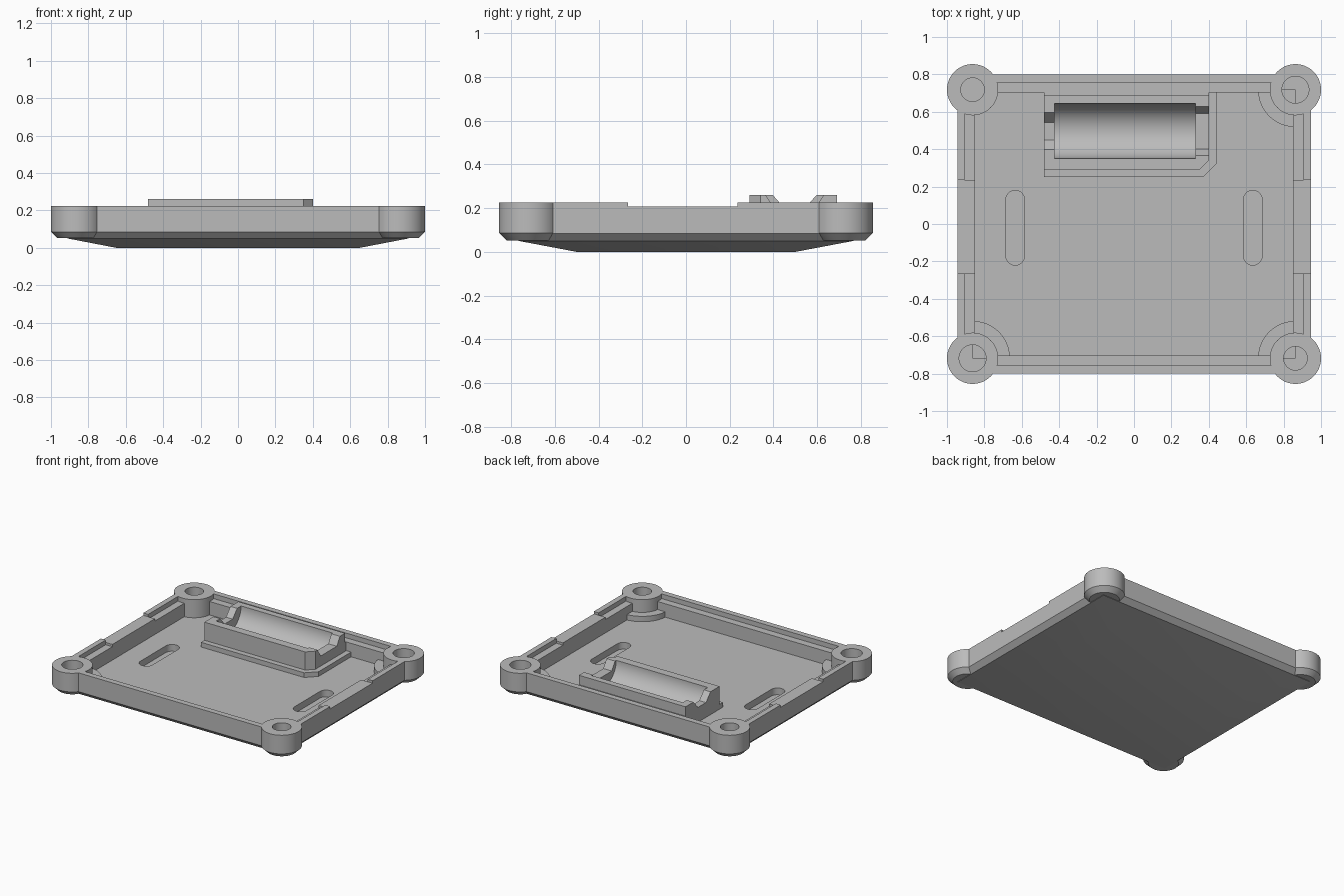
import bpy, bmesh, math

cube = bpy.data.objects.get("Cube")
if cube:
    bpy.data.objects.remove(cube, do_unlink=True)

grey = bpy.data.materials.new("plain grey")
grey.use_nodes = True
grey.diffuse_color = (0.5, 0.5, 0.5, 1)
grey.node_tree.nodes["Principled BSDF"].inputs["Base Color"].default_value = (0.5, 0.5, 0.5, 1)


def loft(name, rings):
    """Closed solid skinned through equal-length rings of points."""
    bm = bmesh.new()
    loops = [[bm.verts.new(p) for p in ring] for ring in rings]
    n = len(loops[0])
    for a, b in zip(loops, loops[1:]):
        for i in range(n):
            j = (i + 1) % n
            bm.faces.new((a[i], a[j], b[j], b[i]))
    bm.faces.new(loops[0][::-1])
    bm.faces.new(loops[-1])
    bmesh.ops.recalc_face_normals(bm, faces=bm.faces)
    mesh = bpy.data.meshes.new(name)
    bm.to_mesh(mesh)
    bm.free()
    mesh.materials.append(grey)
    ob = bpy.data.objects.new(name, mesh)
    bpy.context.collection.objects.link(ob)
    return ob


def rect(hx, hy, z):
    return [(-hx, -hy, z), (hx, -hy, z), (hx, hy, z), (-hx, hy, z)]


def circle(cx, cy, r, z, n=48):
    return [(cx + r * math.cos(math.tau * i / n), cy + r * math.sin(math.tau * i / n), z)
            for i in range(n)]


def prism(name, pts, lo, hi, axis="z"):
    """Extrude a 2D outline: (x, y) along z, or (y, z) along x."""
    if axis == "z":
        return loft(name, [[(a, b, h) for a, b in pts] for h in (lo, hi)])
    return loft(name, [[(h, a, b) for a, b in pts] for h in (lo, hi)])


def box(name, x0, x1, y0, y1, z0, z1):
    return prism(name, [(x0, y0), (x1, y0), (x1, y1), (x0, y1)], z0, z1)


def combine(target, other, operation):
    """Apply a boolean and discard the helper solid."""
    other.hide_render = True
    mod = target.modifiers.new("boolean", "BOOLEAN")
    mod.operation, mod.solver, mod.object = operation, "EXACT", other
    bpy.context.view_layer.objects.active = target
    bpy.ops.object.modifier_apply(modifier=mod.name)
    bpy.data.objects.remove(other, do_unlink=True)


TOP, LEDGE, FLOOR = 0.225, 0.19, 0.09
BX, BY, BR = 0.863, 0.718, 0.137

# Tray shell: sloped underside, walls, stepped rim and floor
tray = loft("tray", [
    rect(0.65, 0.5, 0), rect(0.91, 0.765, 0.05), rect(0.945, 0.8, 0.085),
    rect(0.945, 0.8, TOP), rect(0.905, 0.757, TOP), rect(0.905, 0.757, LEDGE),
    rect(0.85, 0.703, LEDGE), rect(0.85, 0.703, FLOOR)])

# Lowered flat stretch in the middle of each side wall
for s in (-1, 1):
    x0, x1 = sorted((s * 0.85, s * 0.93))
    combine(tray, box("rim_fill", x0, x1, -0.265, 0.235, 0.12, 0.207), "UNION")
    x0, x1 = sorted((s * 0.8, s * 1.0))
    combine(tray, box("rim_cut", x0, x1, -0.265, 0.235, 0.207, 0.3), "DIFFERENCE")

# Corner bosses with chamfered feet and blind screw holes
for sx in (-1, 1):
    for sy in (-1, 1):
        x, y = sx * BX, sy * BY
        boss = loft("boss", [circle(x, y, BR - 0.035, 0.052),
                             circle(x, y, BR, 0.086), circle(x, y, BR, TOP)])
        combine(tray, boss, "UNION")
        r = 0.072 if sx == sy else 0.063
        hole = loft("hole", [circle(x, y, r, 0.1), circle(x, y, r, 0.3)])
        combine(tray, hole, "DIFFERENCE")

# Blind rounded slots in the floor
for s in (-1, 1):
    outline = []
    for cy, start in ((0.13, 0), (-0.17, math.pi)):
        for i in range(13):
            a = start + math.pi * i / 12
            outline.append((s * 0.635 + 0.05 * math.cos(a), cy + 0.05 * math.sin(a)))
    combine(tray, prism("slot", outline, 0.04, 0.15), "DIFFERENCE")

# Low quarter-round steps at the foot of three bosses
steps = []
for name, sx, sy in (("front_right_step", -1, -1), ("front_left_step", 1, -1),
                     ("back_left_step", 1, 1)):
    pts = [(sx * BX, sy * BY)]
    for i in range(13):
        a = math.pi / 2 * i / 12
        pts.append((sx * (BX - 0.2 * math.cos(a)), sy * (BY - 0.2 * math.sin(a))))
    steps.append(prism(name, pts, 0.07, 0.13))

# Cradle: base platform and block, both with one clipped corner
cradle = prism("cradle", [(-0.48, 0.25), (0.37, 0.25), (0.44, 0.32),
                          (0.44, 0.72), (-0.48, 0.72)], 0.07, 0.125)
block = prism("block", [(-0.48, 0.29), (0.35, 0.29), (0.4, 0.34),
                        (0.4, 0.69), (-0.48, 0.69)], 0.08, 0.26)
combine(cradle, block, "UNION")
combine(cradle, box("back_web", -0.48, 0.4, 0.67, 0.72, 0.08, LEDGE), "UNION")

# Half-round trough
trough = [(y, z) for y, z, _ in circle(0.497, 0.262, 0.147, 0, 64)]
combine(cradle, prism("trough", trough, -0.425, 0.33, "x"), "DIFFERENCE")

# Tapered notches through the two end walls
for x0, x1, top, low in ((-0.6, -0.4, 0.1, 0.047), (0.3, 0.5, 0.132, 0.095)):
    notch = [(0.497 - top, 0.26), (0.497 - low, 0.2), (0.497 + low, 0.2),
             (0.497 + top, 0.26), (0.497 + top, 0.3), (0.497 - top, 0.3)]
    combine(cradle, prism("notch", notch, x0, x1, "x"), "DIFFERENCE")

# Smooth the round surfaces while keeping edges crisp
bpy.ops.object.select_all(action="DESELECT")
for ob in [tray, cradle] + steps:
    ob.select_set(True)
bpy.context.view_layer.objects.active = tray
bpy.ops.object.shade_smooth_by_angle(angle=math.radians(20))
